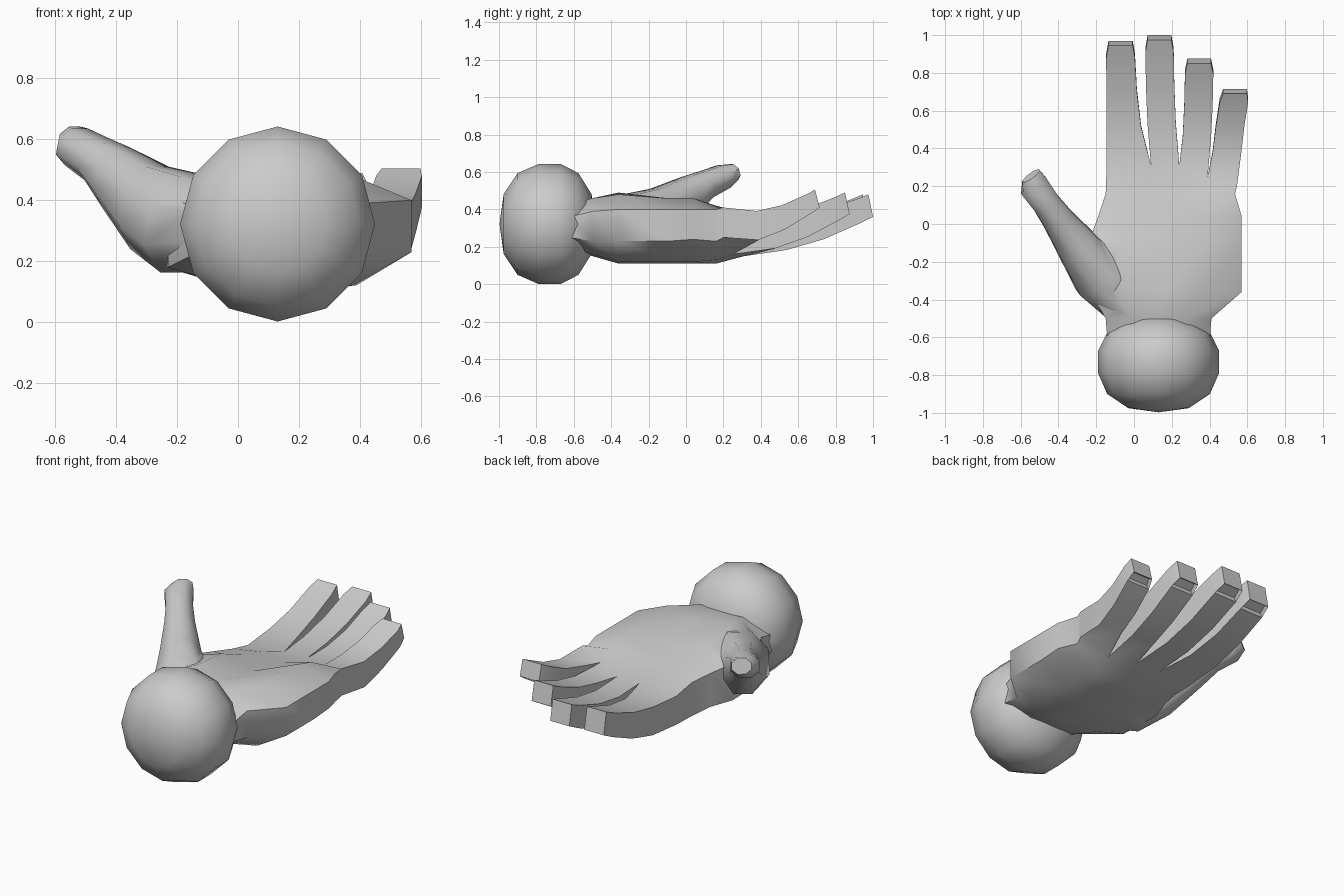
import bpy, bmesh, math
from mathutils import Vector

if "Cube" in bpy.data.objects:
    bpy.data.objects.remove(bpy.data.objects["Cube"])


def make_object(name, bm, angle=50):
    bmesh.ops.recalc_face_normals(bm, faces=bm.faces)
    mesh = bpy.data.meshes.new(name)
    bm.to_mesh(mesh)
    bm.free()
    ob = bpy.data.objects.new(name, mesh)
    bpy.context.collection.objects.link(ob)
    select(ob)
    bpy.ops.object.shade_smooth_by_angle(angle=math.radians(angle))
    return ob


def select(ob):
    bpy.ops.object.select_all(action='DESELECT')
    ob.select_set(True)
    bpy.context.view_layer.objects.active = ob


def bridge(bm, a, b):
    n = len(a)
    return [bm.faces.new((a[i], a[(i + 1) % n], b[(i + 1) % n], b[i])) for i in range(n)]


def lerp(a, b, t):
    return a + (b - a) * t


# Wrist ball: 12-sided revolve around the y axis, with a flat band
bm = bmesh.new()
prev = None
for y, r in [(-.975, .16), (-.90, .272), (-.79, .32), (-.67, .32), (-.575, .272), (-.505, .16)]:
    ring = [bm.verts.new((.13 + r * math.sin(i * math.pi / 6), y, .322 + r * math.cos(i * math.pi / 6)))
            for i in range(12)]
    if prev:
        bridge(bm, prev, ring)
    else:
        first = ring
    prev = ring
for ring, y in ((first, -.997), (prev, -.48)):
    pole = bm.verts.new((.13, y, .322))
    for i in range(12):
        bm.faces.new((ring[i], ring[(i + 1) % 12], pole))
make_object("wrist_ball", bm, 35)

# Palm: sections along y, four columns wide (left x, right x, tops, bottoms)
bm = bmesh.new()
rows = [
    (-.62, -.14, .40, (.35, .42, .43, .42, .36), (.26, .20, .19, .20, .25)),
    (-.50, -.15, .41, (.38, .46, .46, .46, .39), (.22, .16, .15, .16, .23)),
    (-.36, -.23, .57, (.41, .49, .46, .48, .40), (.18, .12, .11, .12, .23)),
    (-.10, -.24, .57, (.40, .46, .41, .46, .40), (.18, .12, .11, .12, .23)),
    (.04, -.19, .57, (.38, .41, .38, .46, .40), (.18, .11, .11, .12, .24)),
    (.16, -.15, .535, (.36, .39, .37, .42, .40), (.16, .11, .11, .13, .23)),
    (.30, -.145, .545, (.33, .35, .35, .37, .41), (.16, .15, .15, .16, .25)),
]
web_x = (-.145, .09, .24, .39, .545)
web_y = (.30, .31, .31, .25, .20)
prev = None
for k, (y, x0, x1, tops, bots) in enumerate(rows):
    last = k == len(rows) - 1
    xs = web_x if last else [lerp(x0, x1, f) for f in (0, .25, .5, .76, 1)]
    ys = web_y if last else [y] * 5
    top = [bm.verts.new(p) for p in zip(xs, ys, tops)]
    bot = [bm.verts.new(p) for p in zip(xs, ys, bots)]
    ring = top + bot[::-1]
    if prev:
        bridge(bm, prev, ring)
    else:
        bm.faces.new(ring)
    prev = ring

# Fingers: grown from the palm columns, curling upward
# (tip left x, tip right x, tip y, tip top z, tip bottom z, sideways bow)
fingers = [
    (-.147, .005, .97, .48, .35, 0),
    (.06, .21, 1.0, .48, .36, 0),
    (.27, .42, .875, .49, .375, 0),
    (.46, .61, .715, .505, .41, -.02),
]
nails = []
for i, (xl, xr, yt, zt, zb, bow) in enumerate(fingers):
    base = [top[i], top[i + 1], bot[i + 1], bot[i]]
    co = [v.co.copy() for v in base]
    ring = base
    for t, mix in ((.33, .62), (.62, .88), (.90, 1), (1, 1)):
        tip = 0.012 if t == 1 else 0
        a = lerp(co[0].x, xl, mix) + tip + bow * math.sin(math.pi * t)
        b = lerp(co[1].x, xr, mix) - tip + bow * math.sin(math.pi * t)
        lift = 0.06 * math.sin(math.pi * t)
        z_top = lerp((co[0].z + co[1].z) / 2, zt, t) - lift * .7
        z_bot = lerp((co[2].z + co[3].z) / 2, zb, t) - lift * .7
        y_mid = lerp((co[0].y + co[1].y) / 2, yt, t)
        lean = .025 * t
        new = [bm.verts.new(p) for p in ((a, y_mid - lean, z_top), (b, y_mid - lean, z_top),
                                         (b, y_mid, z_bot), (a, y_mid, z_bot))]
        sides = bridge(bm, ring, new)
        ring = new
    nails.append(sides[2])
    bm.faces.new(ring)

# Fingernail recesses on the backs of the tips
bmesh.ops.recalc_face_normals(bm, faces=bm.faces)
bmesh.ops.inset_individual(bm, faces=nails, thickness=.014, depth=-.02)
hand = make_object("hand", bm)

# Thumb: eight-sided loft, leaning out and up (centre, half width, half height)
bm = bmesh.new()
path = [
    ((-.04, -.42, .31), .13, .12),
    ((-.17, -.27, .32), .16, .17),
    ((-.29, -.13, .375), .115, .145),
    ((-.40, .02, .475), .085, .105),
    ((-.465, .11, .535), .075, .075),
    ((-.53, .20, .575), .08, .065),
    ((-.545, .255, .60), .055, .045),
]
d = Vector((-.5, .68, .28)).normalized()
u = d.cross(Vector((0, 0, 1))).normalized()
n = u.cross(d)
prev = None
for c, w, h in path:
    ring = []
    for i in range(8):
        a = (i + .5) * math.pi / 4
        ring.append(bm.verts.new(Vector(c) + u * w * 1.06 * math.cos(a) + n * h * 1.06 * math.sin(a)))
    if prev:
        bridge(bm, prev, ring)
    else:
        bm.faces.new(ring)
    prev = ring
bm.faces.new(prev)
thumb = make_object("thumb", bm)

# Weld the thumb into the hand
mod = hand.modifiers.new("weld_thumb", 'BOOLEAN')
mod.operation = 'UNION'
mod.solver = 'EXACT'
mod.object = thumb
select(hand)
bpy.ops.object.modifier_apply(modifier=mod.name)
bpy.data.objects.remove(thumb)
bpy.ops.object.shade_smooth_by_angle(angle=math.radians(50))
